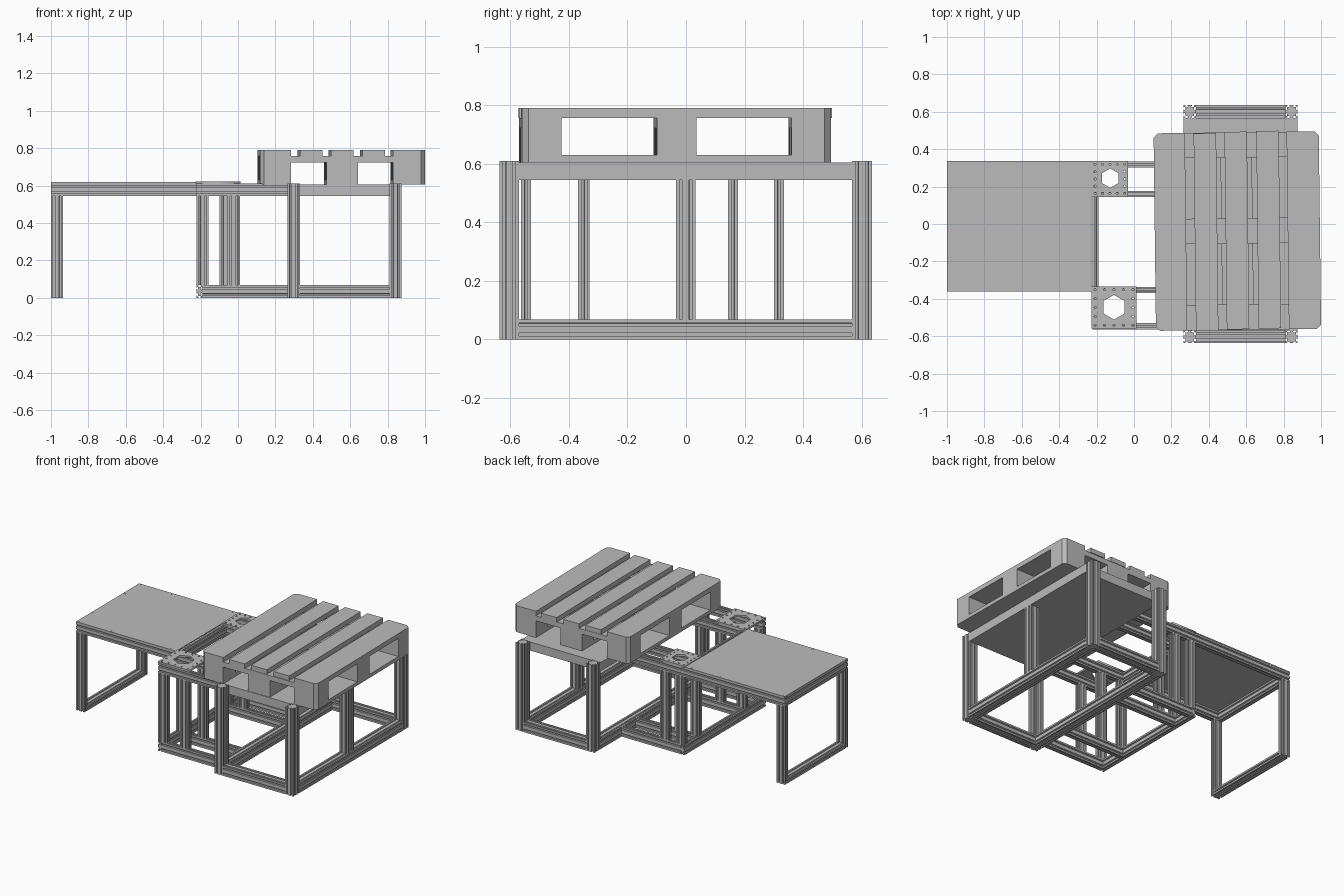
import bpy, bmesh, math
from mathutils import Matrix, Vector

cube = bpy.data.objects.get("Cube")
if cube:
    bpy.data.objects.remove(cube, do_unlink=True)

grey = bpy.data.materials.new("plain grey")
grey.use_nodes = True
grey.diffuse_color = (0.5, 0.5, 0.5, 1)
grey.node_tree.nodes["Principled BSDF"].inputs["Base Color"].default_value = (0.5, 0.5, 0.5, 1)

U = 0.0333  # width of one slotted profile unit


def add_object(name, mesh):
    mesh.materials.clear()
    mesh.materials.append(grey)
    obj = bpy.data.objects.new(name, mesh)
    bpy.context.scene.collection.objects.link(obj)
    return obj


def prism(name, points, depth, matrix=Matrix()):
    """Extrude a flat outline along local z, then place it."""
    bm = bmesh.new()
    face = bm.faces.new([bm.verts.new((x, y, 0)) for x, y in points])
    new = bmesh.ops.extrude_face_region(bm, geom=[face])["geom"]
    bmesh.ops.translate(bm, vec=(0, 0, depth),
                        verts=[v for v in new if isinstance(v, bmesh.types.BMVert)])
    bm.transform(matrix)
    bmesh.ops.recalc_face_normals(bm, faces=bm.faces)
    mesh = bpy.data.meshes.new(name)
    bm.to_mesh(mesh)
    bm.free()
    return add_object(name, mesh)


# half of one T-slot: (distance from slot centre, depth)
HALF_SLOT = [(0.15, 0), (0.15, 0.09), (0.27, 0.09), (0.27, 0.17), (0.13, 0.3)]
SLOT = [(-s, d) for s, d in HALF_SLOT] + [(s, d) for s, d in reversed(HALF_SLOT)]


def slotted_outline(w, h):
    """Rectangle with T-slots on every side, one per profile unit."""
    corners = [Vector(c) for c in ((0, 0), (w, 0), (w, h), (0, h))]
    points = []
    for i, a in enumerate(corners):
        side = corners[(i + 1) % 4] - a
        along = side.normalized()
        inward = Vector((-along.y, along.x))
        points.append(a)
        count = max(1, round(side.length / U))
        for k in range(count):
            mid = a + side * (k + 0.5) / count
            points += [mid + along * s * U + inward * d * U for s, d in SLOT]
    return points


def beam(name, axis, x, y, z):
    """Slotted profile filling the given ranges, running along axis."""
    lo = Vector((x[0], y[0], z[0]))
    size = Vector((x[1], y[1], z[1])) - lo
    a, b = (axis + 1) % 3, (axis + 2) % 3
    m = Matrix.Identity(4)
    for col, row in enumerate((a, b, axis)):
        for r in range(3):
            m[r][col] = 1.0 if r == row else 0.0
    prism(name, slotted_outline(size[a], size[b]), size[axis], Matrix.Translation(lo) @ m)


def box(name, x, y, z, cut=(), c=0.022, matrix=Matrix()):
    """Box whose listed corners (sx, sy) are chamfered in plan."""
    pts = []
    for sx, sy in ((-1, -1), (1, -1), (1, 1), (-1, 1)):
        px, py = x[sx > 0], y[sy > 0]
        if (sx, sy) in cut:
            pair = [(px - sx * c, py), (px, py - sy * c)]
            pts += pair if sx * sy < 0 else pair[::-1]
        else:
            pts.append((px, py))
    prism(name, pts, z[1] - z[0], matrix @ Matrix.Translation((0, 0, z[0])))


def ring(cx, cy, r, n, turn=0.0):
    return [(cx + r * math.cos(turn + math.tau * i / n),
             cy + r * math.sin(turn + math.tau * i / n)) for i in range(n)]


def drilled_plate(name, x, y, z, holes):
    """Flat plate with holes, filled from a 2D curve."""
    curve = bpy.data.curves.new(name, "CURVE")
    curve.dimensions = "2D"
    curve.fill_mode = "BOTH"
    curve.extrude = (z[1] - z[0]) / 2
    outline = [(x[0], y[0]), (x[1], y[0]), (x[1], y[1]), (x[0], y[1])]
    for pts in [outline] + holes:
        s = curve.splines.new("POLY")
        s.points.add(len(pts) - 1)
        for p, (px, py) in zip(s.points, pts):
            p.co = (px, py, 0, 1)
        s.use_cyclic_u = True
    temp = bpy.data.objects.new(name + "_outline", curve)
    bpy.context.scene.collection.objects.link(temp)
    deps = bpy.context.evaluated_depsgraph_get()
    mesh = bpy.data.meshes.new_from_object(temp.evaluated_get(deps))
    bpy.data.objects.remove(temp, do_unlink=True)
    mesh.transform(Matrix.Translation((0, 0, (z[0] + z[1]) / 2)))
    add_object(name, mesh)


LOW, HIGH = (0, 0.068), (0.545, 0.61)

# main stand: corner posts, floor rails, middle post and thick deck
XS = ((0.265, 0.331), (0.809, 0.875))
YS = ((-0.637, -0.57), (0.567, 0.635))
for x, sx in zip(XS, ("right", "left")):
    for y, sy in zip(YS, ("front", "back")):
        beam(f"stand_post_{sy}_{sx}", 2, x, y, (0, 0.61))
    beam(f"stand_floor_rail_{sx}", 1, x, (-0.57, 0.567), LOW)
for y, sy in zip(YS, ("front", "back")):
    beam(f"stand_floor_rail_{sy}", 0, (0.331, 0.809), y, LOW)
beam("stand_middle_post", 2, XS[1], (-0.035, 0.033), (0.068, 0.545))
box("stand_deck", (0.265, 0.875), (-0.57, 0.567), (0.545, 0.605))

# two towers joining the stand to the table, each with a drilled top plate
towers = {
    "front": (((-0.563, -0.53), (-0.369, -0.336)), (-0.055, 0.01), (-0.56, -0.333), (-0.107, -0.445), 0.066),
    "back": (((0.144, 0.177), (0.301, 0.335)), (-0.1, -0.035), (0.145, 0.337), (-0.127, 0.245), 0.052),
}
for side, (rows, inner, plate_y, hub, hub_r) in towers.items():
    for i, y in enumerate(rows):
        beam(f"{side}_tower_floor_rail_{i}", 0, (-0.19, 0.265), y, LOW)
        beam(f"{side}_tower_top_rail_{i}", 0, (-0.223, 0.265), y, HIGH)
        beam(f"{side}_tower_outer_post_{i}", 2, (-0.223, -0.157), y, (0.068, 0.545))
        beam(f"{side}_tower_inner_post_{i}", 2, inner, y, (0.068, 0.545))
    px = (-0.226, inner[1] + 0.003)
    holes = [ring(*hub, hub_r, 6, math.pi / 6)]
    for i in range(5):
        for j in range(5):
            if i in (0, 4) or j in (0, 4):
                hx = px[0] + 0.018 + (px[1] - px[0] - 0.036) * i / 4
                hy = plate_y[0] + 0.018 + (plate_y[1] - plate_y[0] - 0.036) * j / 4
                holes.append(ring(hx, hy, 0.006, 8))
    drilled_plate(f"{side}_tower_plate", px, plate_y, (0.61, 0.623), holes)
beam("tower_floor_cross_rail", 1, (-0.223, -0.19), (-0.563, 0.335), LOW)
beam("tower_top_cross_rail", 1, (-0.223, -0.19), (-0.336, 0.144), HIGH)

# side table: rails, two legs, floor bar and thin top
for y, side in (((-0.362, -0.329), "front"), ((0.301, 0.335), "back")):
    beam(f"table_rail_{side}", 0, (-1, -0.223), y, HIGH)
    beam(f"table_leg_{side}", 2, (-1, -0.935), y, (0, 0.545))
beam("table_end_rail", 1, (-1, -0.967), (-0.329, 0.301), HIGH)
beam("table_floor_bar", 1, (-1, -0.935), (-0.329, 0.301), (0, 0.034))
box("table_top", (-1, -0.226), (-0.362, 0.337), (0.61, 0.618))
screws = [(x, y) for x in (-0.985, -0.735, -0.49, -0.27) for y in (-0.348, 0.322)]
screws += [(-0.985, y) for y in (-0.19, 0.165)]
for i, (x, y) in enumerate(screws):
    prism(f"table_screw_{i}", ring(x, y, 0.006, 8), 0.002, Matrix.Translation((0, 0, 0.6175)))

# pallet, resting slightly askew on the deck
centre = Vector((0.5525, -0.038, 0))
skew = Matrix.Translation(centre) @ Matrix.Rotation(0.012, 4, "Z") @ Matrix.Translation(-centre)
PX = ((0.111, 0.278), (0.467, 0.635), (0.822, 0.994))
PY = ((-0.566, -0.43), (-0.105, 0.031), (0.355, 0.49))
for i, x in enumerate(PX):
    ends = {(i - 1, -1), (i - 1, 1)} if i != 1 else ()
    box(f"pallet_bottom_board_{i}", x, (PY[0][0], PY[2][1]), (0.605, 0.63), ends, matrix=skew)
    for j, y in enumerate(PY):
        box(f"pallet_block_{i}_{j}", x, y, (0.63, 0.722), {(i - 1, j - 1)}, matrix=skew)
for j, y in enumerate(PY):
    box(f"pallet_cross_board_{j}", (PX[0][0], PX[2][1]), y, (0.722, 0.757),
        {(-1, j - 1), (1, j - 1)}, matrix=skew)
TOP = (PX[0], (0.325, 0.445), (0.49, 0.61), (0.66, 0.78), PX[2])
SHIFT = (0, -0.003, 0.003, 0.006, 0)
for i, (x, dy) in enumerate(zip(TOP, SHIFT)):
    ends = {0: {(-1, -1), (-1, 1)}, 4: {(1, -1), (1, 1)}}.get(i, ())
    box(f"pallet_top_board_{i}", x, (PY[0][0] + dy, PY[2][1] + dy), (0.757, 0.79), ends, matrix=skew)
